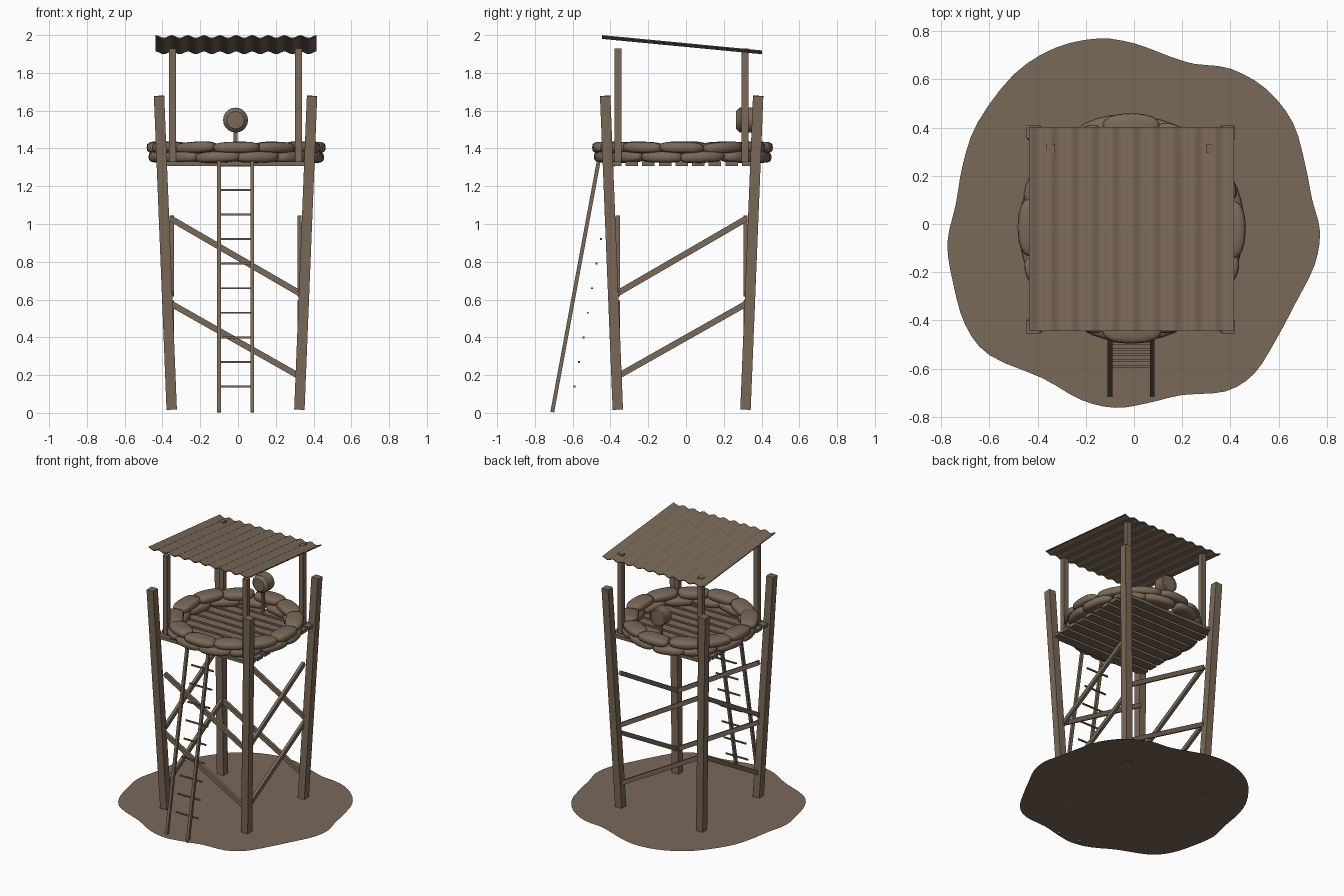
import bpy, bmesh, math, random
from mathutils import Vector, Matrix

if "Cube" in bpy.data.objects:
    bpy.data.objects.remove(bpy.data.objects["Cube"])

random.seed(4)
CX, CY = -0.013, -0.023          # tower axis

wood = bpy.data.materials.new("weathered_brown")
wood.diffuse_color = (0.195, 0.14, 0.098, 1)
wood.use_nodes = True
wood.node_tree.nodes["Principled BSDF"].inputs["Base Color"].default_value = wood.diffuse_color


def finish(name, bm, smooth=None):
    bmesh.ops.recalc_face_normals(bm, faces=bm.faces)
    me = bpy.data.meshes.new(name)
    bm.to_mesh(me)
    bm.free()
    me.materials.append(wood)
    ob = bpy.data.objects.new(name, me)
    bpy.context.collection.objects.link(ob)
    if smooth:
        bpy.ops.object.select_all(action='DESELECT')
        ob.select_set(True)
        bpy.context.view_layer.objects.active = ob
        bpy.ops.object.shade_smooth_by_angle(angle=math.radians(smooth))
    return ob


def beam(bm, a, b, w, h=None):
    """Box of section w x h running from a to b."""
    a, b = Vector(a), Vector(b)
    d = (b - a).normalized()
    ref = Vector((0, 1, 0)) if abs(d.y) < 0.5 else Vector((1, 0, 0))
    u = (ref - d * ref.dot(d)).normalized()
    v = d.cross(u)
    m = Matrix((u * w, v * (h or w), d * (b - a).length)).transposed().to_4x4()
    m.translation = (a + b) / 2
    bmesh.ops.create_cube(bm, size=1, matrix=m)


# ground patch: smooth closed outline filled with one face
outline = [(-.15, .77), (0, .75), (.15, .695), (.25, .665), (.4, .645), (.55, .56),
           (.66, .42), (.71, .25), (.74, .1), (.772, -.03), (.75, -.17), (.67, -.33),
           (.59, -.48), (.5, -.62), (.38, -.695), (.2, -.71), (.05, -.745),
           (-.08, -.763), (-.22, -.73), (-.38, -.64), (-.6, -.545), (-.7, -.42),
           (-.75, -.25), (-.775, -.08), (-.74, .08), (-.71, .25), (-.65, .42),
           (-.5, .62), (-.33, .73)]
P = [Vector(p) for p in outline]
bm = bmesh.new()
ring = []
for i in range(len(P)):
    p0, p1, p2, p3 = (P[(i + k) % len(P)] for k in (-1, 0, 1, 2))
    for t in (0, .33, .67):
        q = .5 * (2 * p1 + (p2 - p0) * t + (2 * p0 - 5 * p1 + 4 * p2 - p3) * t ** 2
                  + (3 * p1 - p0 - 3 * p2 + p3) * t ** 3)
        ring.append(bm.verts.new((q.x, q.y, .02)))
bm.faces.new(ring)
finish("ground_patch", bm)

# splayed legs and roof posts
legs, posts = bmesh.new(), bmesh.new()
for sx in (-1, 1):
    for sy in (-1, 1):
        beam(legs, (CX + sx * .338, CY + sy * .338, .018),
             (CX + sx * .405, CY + sy * .405, 1.678), .055)
        beam(posts, (CX + sx * .333, CY + sy * .336, 1.32),
             (CX + sx * .333, CY + sy * .336, 1.93), .037)
finish("legs", legs)
finish("roof_posts", posts)

# diagonal braces, two on every side
bm = bmesh.new()
for s in (-1, 1):
    for lo, hi in ((.19, .58), (.63, 1.03)):
        beam(bm, (CX - .345, CY + s * .338, hi), (CX + .345, CY + s * .338, lo), .022, .032)
        beam(bm, (CX + s * .338, CY - .345, lo), (CX + s * .338, CY + .345, hi), .022, .032)
finish("braces", bm)

# platform planks
bm = bmesh.new()
for i in range(9):
    y = CY + (i - 4) * .088
    beam(bm, (CX - .4, y, 1.318), (CX + .4, y, 1.318), .066, .024)
finish("platform_planks", bm)

# sandbag wall: pillows bent around two stacked rings
bm = bmesh.new()
N = 12
for layer, z in enumerate((1.355, 1.405)):
    for i in range(N):
        a0 = (i + .5 * layer + random.uniform(-.06, .06)) * math.tau / N - .25
        r0 = .412 + random.uniform(-.008, .008)
        tilt = random.uniform(-.006, .006)
        half = math.pi / N * random.uniform(1.0, 1.1)
        vs = bmesh.ops.create_uvsphere(bm, u_segments=16, v_segments=10, radius=1)["verts"]
        for v in vs:
            x, y, h = (math.copysign(abs(c) ** e, c)
                       for c, e in zip((v.co.z, v.co.x, v.co.y), (.75, .6, .6)))
            a, r = a0 + x * half, r0 + y * .064
            # bags stay nearly straight, so push the ends outward slightly
            r *= 1 + .012 * (x * x - .5)
            v.co = (CX + .002 + r * math.cos(a), CY + .006 + r * math.sin(a),
                    z + h * .031 + tilt * x)
finish("sandbags", bm, 60)

# ladder rails and rungs
bm = bmesh.new()
for x in (-.1, .076):
    beam(bm, (x, -.708, .004), (x, -.462, 1.335), .02)
finish("ladder_rails", bm)
bm = bmesh.new()
for i in range(10):
    z = .14 + .13 * i
    y = -.59 + .0232 * i
    beam(bm, (-.105, y, z), (.081, y, z), .01)
finish("ladder_rungs", bm)

# searchlight: turned body on a thin stand
bm = bmesh.new()
profile = [(0, .265), (.046, .265), (.05, .268), (.066, .285), (.066, .36),
           (.058, .365), (.056, .358), (0, .358)]
S = 20
rows = []
for r, y in profile:
    if r == 0:
        rows.append([bm.verts.new((-.013, y, 1.55))] * S)
    else:
        rows.append([bm.verts.new((-.013 + r * math.cos(k * math.tau / S), y,
                                   1.55 + r * math.sin(k * math.tau / S))) for k in range(S)])
for A, B in zip(rows, rows[1:]):
    for k in range(S):
        q = [A[k], A[(k + 1) % S], B[(k + 1) % S], B[k]]
        bm.faces.new(list(dict.fromkeys(q)))
finish("searchlight", bm, 30)
bm = bmesh.new()
beam(bm, (-.013, .315, 1.32), (-.013, .315, 1.5), .02)
finish("searchlight_stand", bm)

# corrugated sloping roof sheet
bm = bmesh.new()
n, waves, T = 120, 10, .003
cols = []
for i in range(n + 1):
    x = -.436 + .852 * i / n
    w = .007 * math.cos(i / n * waves * math.tau)
    cols.append([bm.verts.new((x, y, z + w + t)) for y, z, t in
                 ((-.445, 1.99, T), (.402, 1.909, T), (.402, 1.909, -T), (-.445, 1.99, -T))])
for A, B in zip(cols, cols[1:]):
    for k in range(4):
        bm.faces.new((A[k], B[k], B[(k + 1) % 4], A[(k + 1) % 4]))
bm.faces.new(cols[0])
bm.faces.new(cols[-1])
finish("corrugated_roof", bm, 40)
